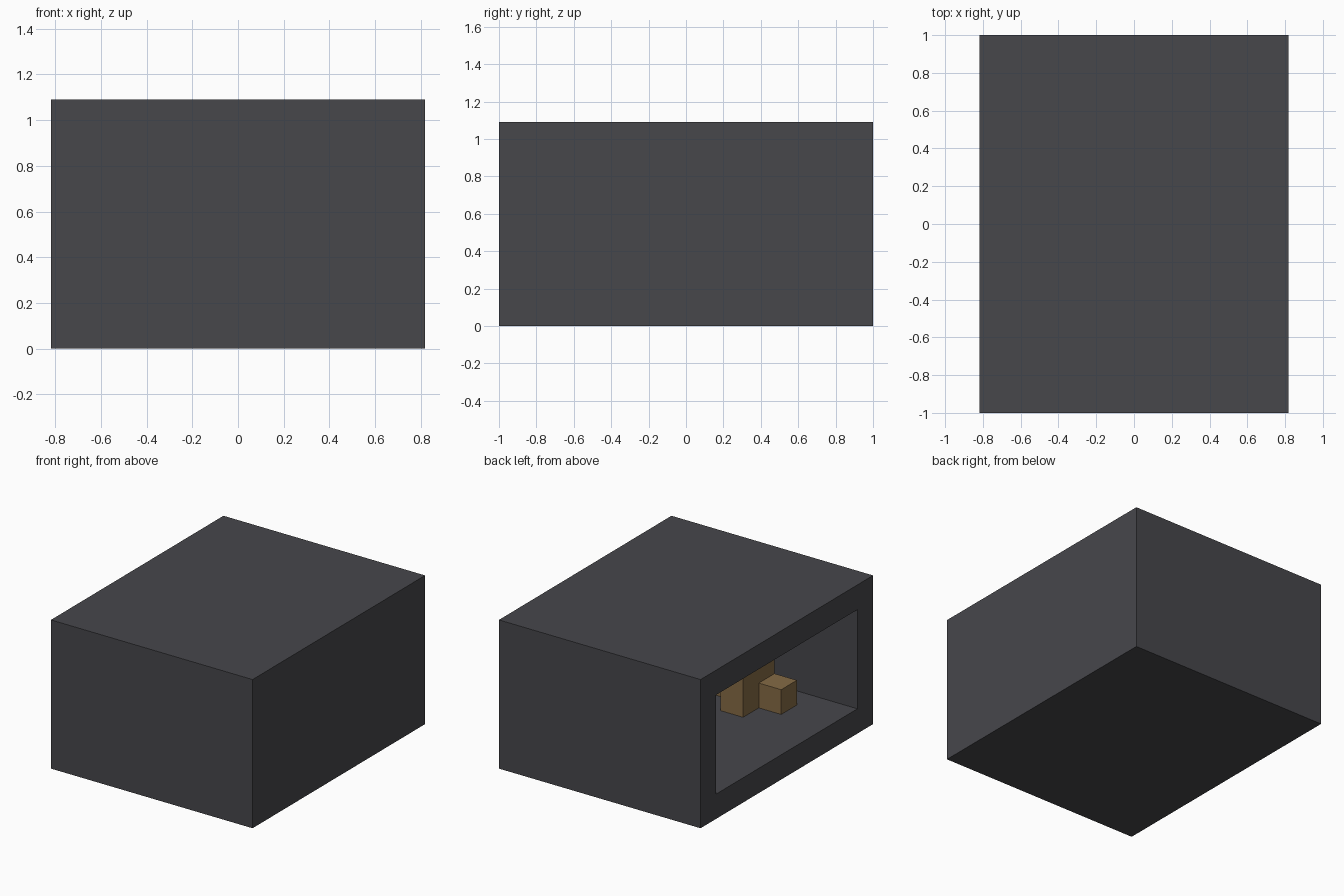
import bpy, bmesh
from mathutils import Vector

default = bpy.data.objects.get("Cube")
if default:
    bpy.data.objects.remove(default, do_unlink=True)

U = 2 / 11                       # modular unit: wall thickness and crate size
SIZE = Vector((9, 11, 6)) * U    # outer size of the room


def material(name, color):
    mat = bpy.data.materials.new(name)
    mat.use_nodes = True
    mat.diffuse_color = color
    mat.node_tree.nodes["Principled BSDF"].inputs["Base Color"].default_value = color
    return mat


def box_mesh(low, high):
    bm = bmesh.new()
    bmesh.ops.create_cube(bm, size=1)
    low, high = Vector(low), Vector(high)
    for v in bm.verts:
        v.co = low + Vector(c * (s + 0.5) for c, s in zip(high - low, v.co))
    return bm


def finish(bm, name, mat):
    bmesh.ops.recalc_face_normals(bm, faces=bm.faces)
    mesh = bpy.data.meshes.new(name)
    bm.to_mesh(mesh)
    bm.free()
    mesh.materials.append(mat)
    obj = bpy.data.objects.new(name, mesh)
    bpy.context.collection.objects.link(obj)
    return obj


def crate(name, depth, along, size):
    """Place a crate by its distance from the open side and from the back, in units."""
    low = Vector((-SIZE.x / 2 + depth * U, SIZE.y / 2 - (along + size[1]) * U, U))
    return finish(box_mesh(low, low + Vector(size) * U), name, wood)


stone = material("dark_grey_stone", (0.063, 0.063, 0.071, 1))
wood = material("brown_wood", (0.235, 0.147, 0.06, 1))

# Room shell: solid block with its open side inset and pushed inwards
bm = box_mesh((-SIZE.x / 2, -SIZE.y / 2, 0), (SIZE.x / 2, SIZE.y / 2, SIZE.z))
bm.normal_update()
opening = min(bm.faces, key=lambda f: f.calc_center_median().x)
bmesh.ops.inset_region(bm, faces=[opening], thickness=U, use_even_offset=True)
inner = bmesh.ops.extrude_discrete_faces(bm, faces=[opening])["faces"][0]
bmesh.ops.translate(bm, verts=inner.verts, vec=(SIZE.x - 2 * U, 0, 0))
finish(bm, "room_shell", stone)

# Stack of crates inside the room
crate("small_crate", 2, 8, (1, 1, 1))
crate("tall_crate", 3, 7, (1, 2, 2))
crate("rear_crate", 4, 8, (1, 1, 1))
